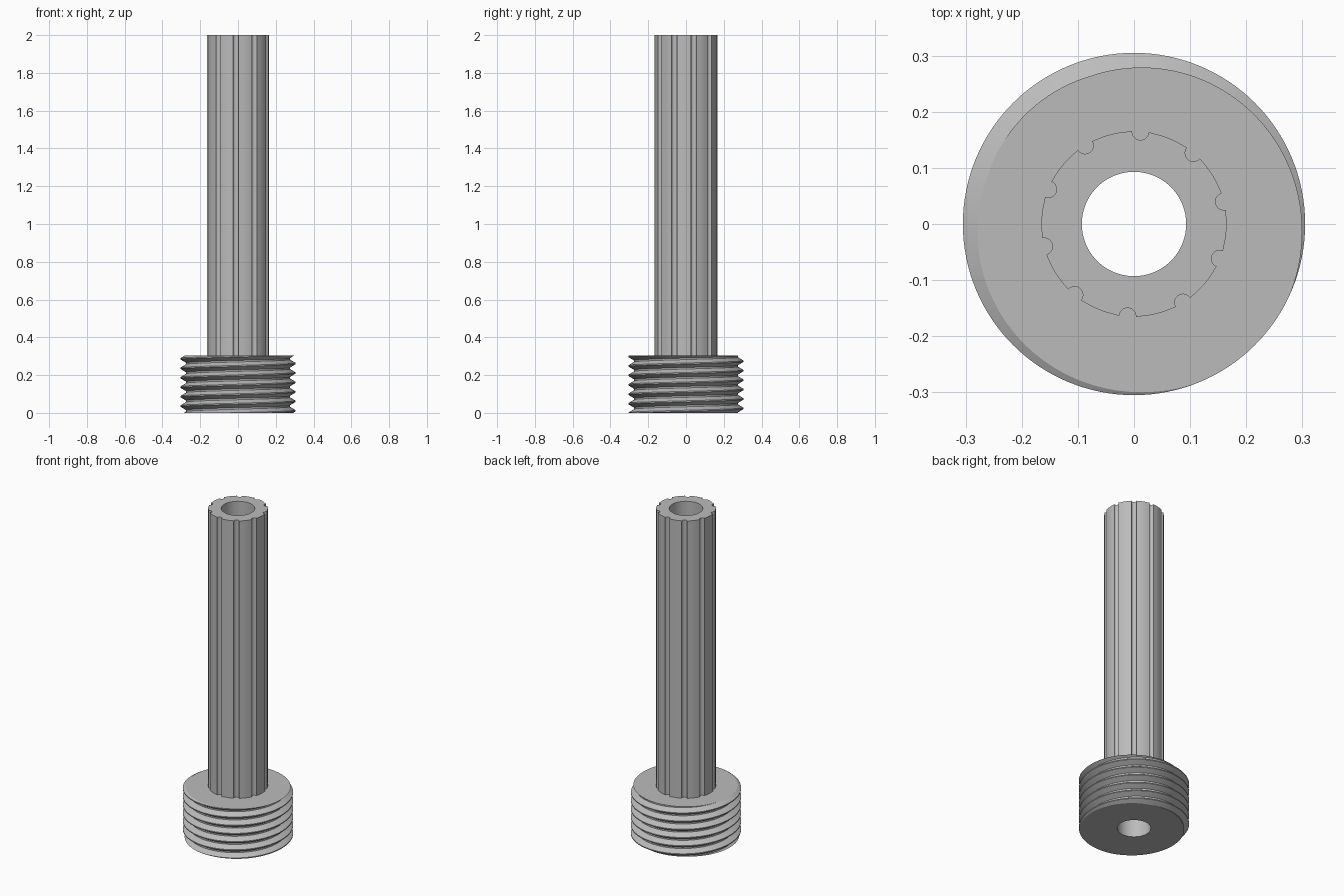
import bpy
import bmesh
from math import cos, sin, pi, radians, tau

cube = bpy.data.objects.get("Cube")
if cube:
    bpy.data.objects.remove(cube)

BASE_TOP, TOP = 0.305, 2.0
BORE, SHAFT_R, CREST, ROOT = 0.093, 0.165, 0.305, 0.275
PITCH, STEPS = 0.05, 128

steel = bpy.data.materials.new("grey steel")
steel.use_nodes = True
colour = (0.5, 0.5, 0.5, 1)
steel.diffuse_color = colour
steel.node_tree.nodes["Principled BSDF"].inputs["Base Color"].default_value = colour


def finish(name, bm):
    bmesh.ops.recalc_face_normals(bm, faces=bm.faces[:])
    mesh = bpy.data.meshes.new(name)
    bm.to_mesh(mesh)
    bm.free()
    mesh.materials.append(steel)
    obj = bpy.data.objects.new(name, mesh)
    bpy.context.collection.objects.link(obj)
    bpy.ops.object.select_all(action="DESELECT")
    obj.select_set(True)
    bpy.context.view_layer.objects.active = obj
    bpy.ops.object.shade_smooth_by_angle(angle=radians(30))


# Threaded base: right-handed helix, trimmed flat at both ends
bm = bmesh.new()
profile = [(-0.06, CREST), (0.06, CREST), (0.42, ROOT), (0.58, ROOT)]
start = radians(-45)
columns = []
for i in range(STEPS):
    a = start + tau * i / STEPS
    column = []
    for turn in range(-9, 3):
        for dz, r in profile:
            z = BASE_TOP + PITCH * (turn + dz + i / STEPS)
            column.append(bm.verts.new((r * cos(a), r * sin(a), z)))
    columns.append(column)
for i in range(STEPS):
    a = columns[i]
    # the last column meets the first one a full turn higher
    b = columns[i + 1] if i + 1 < STEPS else columns[0][len(profile):]
    for k in range(len(b) - 1):
        bm.faces.new((a[k], b[k], b[k + 1], a[k + 1]))
for z, direction in ((BASE_TOP, 1), (0, -1)):
    cut = bmesh.ops.bisect_plane(
        bm, geom=bm.verts[:] + bm.edges[:] + bm.faces[:], dist=1e-6,
        plane_co=(0, 0, z), plane_no=(0, 0, direction), clear_outer=True)
    rim = [e for e in cut["geom_cut"] if isinstance(e, bmesh.types.BMEdge)]
    ring = bmesh.ops.extrude_edge_only(bm, edges=rim)["geom"]
    for v in ring:
        if isinstance(v, bmesh.types.BMVert):
            v.co.xy = v.co.xy.normalized() * BORE
finish("threaded_base", bm)

# Fluted shaft: ten rounded grooves around a through bore
outline = []
GROOVES, GROOVE_R = 10, 0.015
half = GROOVE_R / SHAFT_R
sector = tau / GROOVES
for g in range(GROOVES):
    mid = radians(14) + g * sector
    cx, cy = SHAFT_R * cos(mid), SHAFT_R * sin(mid)
    for k in range(11):
        a = mid - pi / 2 - pi * k / 10
        outline.append((cx + GROOVE_R * cos(a), cy + GROOVE_R * sin(a)))
    for k in range(1, 8):
        a = mid + half + (sector - 2 * half) * k / 8
        outline.append((SHAFT_R * cos(a), SHAFT_R * sin(a)))

bm = bmesh.new()
rings = [[], [], [], []]
for x, y in outline:
    s = BORE / (x * x + y * y) ** 0.5
    points = ((x, y, BASE_TOP), (x, y, TOP), (x * s, y * s, TOP), (x * s, y * s, 0))
    for ring, co in zip(rings, points):
        ring.append(bm.verts.new(co))
for lower, upper in zip(rings, rings[1:]):
    for i in range(len(lower)):
        j = (i + 1) % len(lower)
        bm.faces.new((lower[i], lower[j], upper[j], upper[i]))
finish("fluted_shaft", bm)
